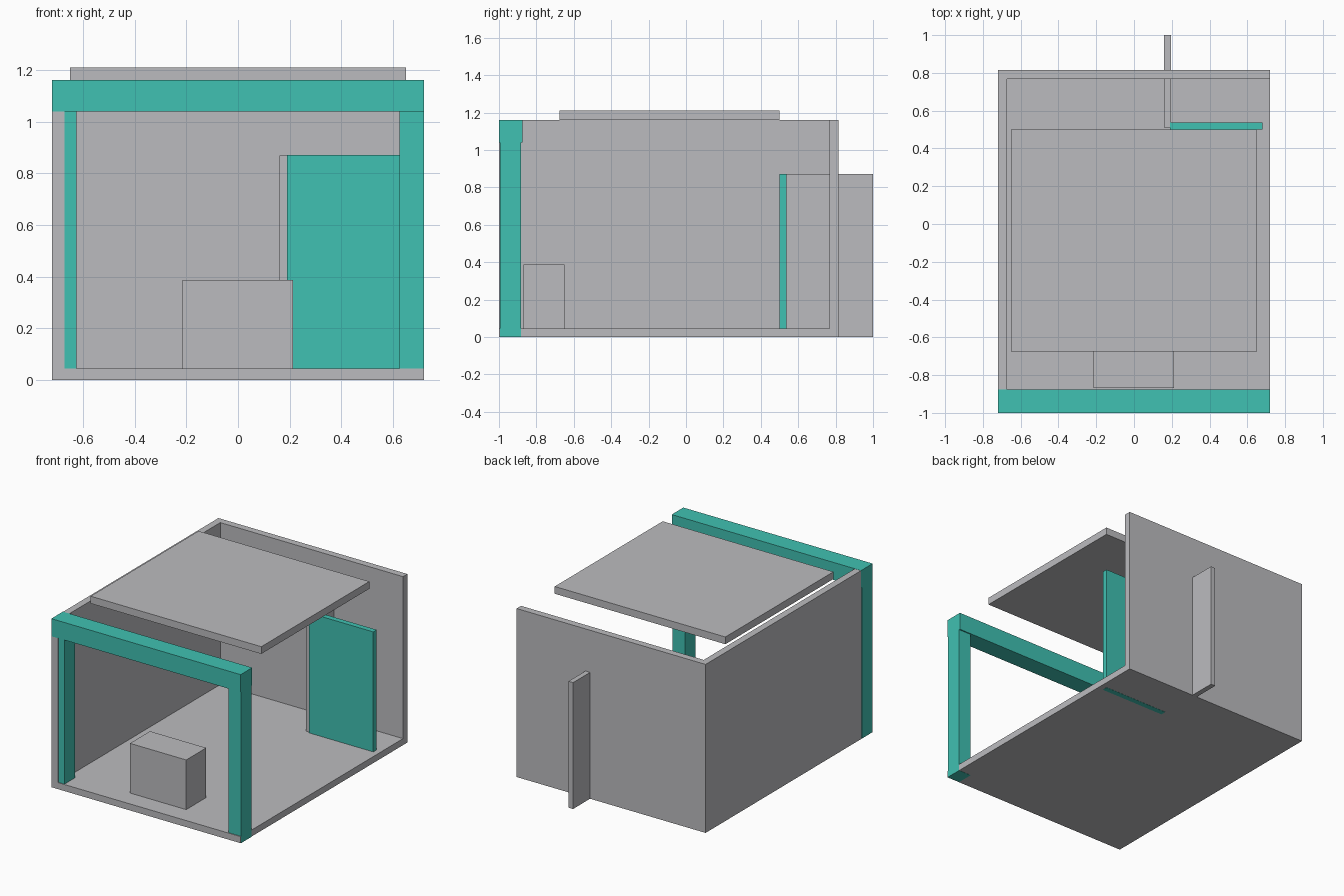
import bpy
import bmesh

old = bpy.data.objects.get("Cube")
if old:
    bpy.data.objects.remove(old, do_unlink=True)


def material(name, colour):
    mat = bpy.data.materials.new(name)
    mat.use_nodes = True
    mat.diffuse_color = colour
    mat.node_tree.nodes["Principled BSDF"].inputs["Base Color"].default_value = colour
    return mat


grey = material("light_grey", (0.50, 0.50, 0.52, 1))
teal = material("teal", (0.051, 0.533, 0.445, 1))


def box(name, mat, xs, ys, zs):
    """Box spanning the given ranges on each axis."""
    bm = bmesh.new()
    bmesh.ops.create_cube(bm, size=1)
    for v in bm.verts:
        v.co = [span[0] if c < 0 else span[1] for c, span in zip(v.co, (xs, ys, zs))]
    mesh = bpy.data.meshes.new(name)
    bm.to_mesh(mesh)
    bm.free()
    mesh.materials.append(mat)
    obj = bpy.data.objects.new(name, mesh)
    bpy.context.collection.objects.link(obj)
    return obj


W, FRONT, BACK, TOP = 0.72, -1.0, 0.815, 1.16
FLOOR, WALL = 0.045, 0.048
E = 0.001  # small lift so the trim covers the faces it lies flush with

# Shell: floor, back wall and the one closed side
box("floor", grey, (-W, W), (FRONT, BACK), (0, FLOOR))
box("back_wall", grey, (-W, W), (BACK - WALL, BACK), (0, TOP))
box("right_wall", grey, (-W, WALL - W), (FRONT, BACK), (0, TOP))

# Raised roof panel and counter
box("roof_panel", grey, (-0.65, 0.65), (-0.675, 0.5), (TOP, 1.21))
box("counter", grey, (-0.215, 0.213), (-0.868, -0.65), (FLOOR, 0.387))

# Front frame: two posts and a beam
box("right_post", teal, (-W - E, -0.625), (-0.995, -0.883), (E, 1.04))
box("left_post", teal, (0.625, W + E), (-0.995, -0.883), (-E, 1.04))
box("front_beam", teal, (-W - E, W + E), (FRONT - E, -0.875), (1.04, TOP + E))

# Partition running through the back wall, with the door at its inner end
box("partition", grey, (0.16, 0.195), (0.51, 1.0), (0, 0.87))
box("door", teal, (0.19, 0.68), (0.5, 0.538), (-E, 0.871))
